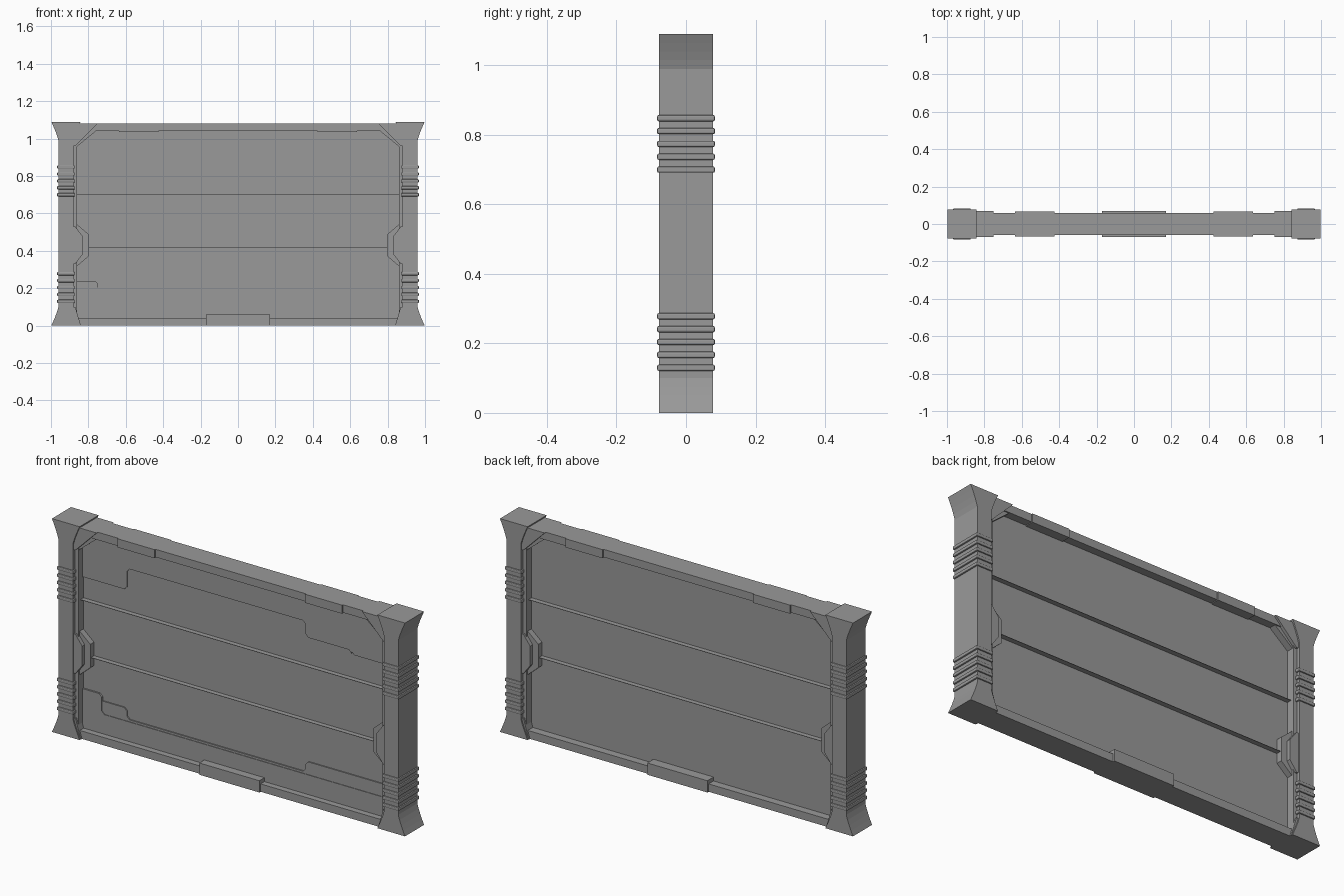
import bpy, bmesh, math

cube = bpy.data.objects.get("Cube")
if cube:
    bpy.data.objects.remove(cube, do_unlink=True)

# Main measures
height = 1.09
rail_top = 1.08
rail_height = 0.04
rail_depth = 0.06
rail_reach = 0.87
panel_edge = 0.86
panel_depth = 0.02
post_centre = 0.92
post_radius = 0.04
post_depth = 0.077
flare_height = 0.1
brace_depth = 0.07

grey = bpy.data.materials.new("metal_grey")
grey.use_nodes = True
shade = [0.32] * 3 + [1]
grey.diffuse_color = shade
grey.node_tree.nodes["Principled BSDF"].inputs["Base Color"].default_value = shade


def slab(name, outline, front, back):
    """Extrude an outline of (x, z) points from the front depth to the back depth."""
    bm = bmesh.new()
    face = bm.faces.new([bm.verts.new((x, front, z)) for x, z in outline])
    grown = bmesh.ops.extrude_face_region(bm, geom=[face])["geom"]
    for item in grown:
        if isinstance(item, bmesh.types.BMVert):
            item.co.y = back
    bmesh.ops.recalc_face_normals(bm, faces=bm.faces)
    mesh = bpy.data.meshes.new(name)
    bm.to_mesh(mesh)
    bm.free()
    mesh.materials.append(grey)
    obj = bpy.data.objects.new(name, mesh)
    bpy.context.collection.objects.link(obj)
    return obj


def rectangle(left, right, bottom, top):
    return [(left, bottom), (right, bottom), (right, top), (left, top)]


def pair(name, outline, depth):
    """Build the same slab on the left (+x) and on the right (-x)."""
    left = slab("left_" + name, outline, -depth, depth)
    mirrored = [(-x, z) for x, z in outline]
    right = slab("right_" + name, mirrored, -depth, depth)
    return left, right


def stepped_plate(name, base, levels, breaks, front):
    """Raised front plate with one straight edge and one stepped, chamfered edge."""
    cut = 0.015
    outline = [(-panel_edge, base), (-panel_edge, levels[0])]
    for x, before, after in zip(breaks, levels, levels[1:]):
        drop = math.copysign(cut, after - before)
        outline += [(x - cut, before), (x, before + drop),
                    (x, after - drop), (x + cut, after)]
    outline += [(panel_edge, levels[-1]), (panel_edge, base)]
    slab(name, outline, front, -panel_depth / 2)


# Recessed centre panel with two thin horizontal fins
slab("centre_panel", rectangle(-rail_reach, rail_reach, rail_height / 2, rail_top - rail_height / 2),
     -panel_depth, panel_depth)
fin_depth = 0.045
fin_half_height = 0.001
for name, z in (("lower_fin", 0.42), ("upper_fin", 0.7)):
    slab(name, rectangle(-rail_reach, rail_reach, z - fin_half_height, z + fin_half_height),
         -fin_depth, fin_depth)

# Stepped plates on the front of the panel
plate_front = -0.026
overlay_front = -0.029
plate_left = -0.61
plate_right = 0.4
overlay_step = -0.75
plate_base = rail_height
stepped_plate("upper_front_plate", rail_top - plate_base,
              [0.81, 0.92, 0.84, 0.82], [plate_left, plate_right, 0.66], plate_front)
stepped_plate("lower_front_plate", plate_base,
              [0.205, 0.15, 0.205], [plate_left, plate_right], plate_front)
stepped_plate("lower_front_overlay", plate_base, [0.24, 0.14], [overlay_step], overlay_front)

# Frame rails
slab("top_rail", rectangle(-rail_reach, rail_reach, rail_top - rail_height, rail_top),
     -rail_depth, rail_depth)
slab("bottom_rail", rectangle(-rail_reach, rail_reach, 0, rail_height),
     -rail_depth, rail_depth)
pair("side_rail", rectangle(panel_edge, post_centre, rail_height / 2, rail_top - rail_height / 2),
     rail_depth)

# Clips on the rails
clip_reach = 0.17
clip_height = 0.06
slab("bottom_clip", rectangle(-clip_reach, clip_reach, 0, clip_height),
     -brace_depth, brace_depth)
clip_bottom = rail_top - rail_height * 1.1
pair("top_clip", rectangle(0.425, 0.635, clip_bottom, rail_top), rail_depth * 1.1)


def corner(name, reach, drop, top, depth):
    """Triangular brace running from a rail into the post."""
    pair(name, [(post_centre, top), (post_centre - reach, top),
                (rail_reach, top - drop), (post_centre, top - drop)], depth)


# Corner braces, with a thinner inner layer at the top
corner("top_corner_brace", 0.17, 0.12, rail_top, brace_depth)
corner("inner_corner_brace", 0.16, 0.09, rail_top - rail_height, rail_depth * 0.9)
corner("bottom_corner_brace", 0.08, -flare_height, 0, brace_depth)

# Side handles: a thin wide base and a thicker narrow face
handle_middle = 0.43
for name, edge, half, depth in (("handle_base", 0.8, 0.06, 0.05),
                                ("handle_face", 0.832, 0.05, brace_depth)):
    tall = half * 2
    pair(name, [(post_centre, handle_middle + tall), (rail_reach, handle_middle + tall),
                (edge, handle_middle + half), (edge, handle_middle - half),
                (rail_reach, handle_middle - tall), (post_centre, handle_middle - tall)], depth)

# End posts, flaring smoothly at the foot and the head
flare_steps = 4
flare_growth = 0.038
foot = []
for step in range(flare_steps + 1):
    rise = step / flare_steps
    foot.append((post_radius + flare_growth * (1 - rise) ** 1.2, flare_height * rise))
side = foot + [(r, height - z) for r, z in reversed(foot)]
post = [(post_centre + r, z) for r, z in side]
post += [(post_centre - r, z) for r, z in reversed(side)]
pair("post", post, post_depth)

# Rounded rib bands around the posts
rib_reach = 0.047
rib_depth = 0.083
rib_half_height = 0.009
rib_spacing = 0.037
for group, start in (("lower", 0.13), ("upper", 0.7)):
    for index in range(5):
        z = start + index * rib_spacing
        band = rectangle(post_centre - rib_reach, post_centre + rib_reach,
                         z - rib_half_height, z + rib_half_height)
        for rib in pair(f"{group}_rib_{index + 1}", band, rib_depth):
            rounding = rib.modifiers.new("rounding", "BEVEL")
            rounding.width = rib_half_height / 2
            rounding.segments = 2
